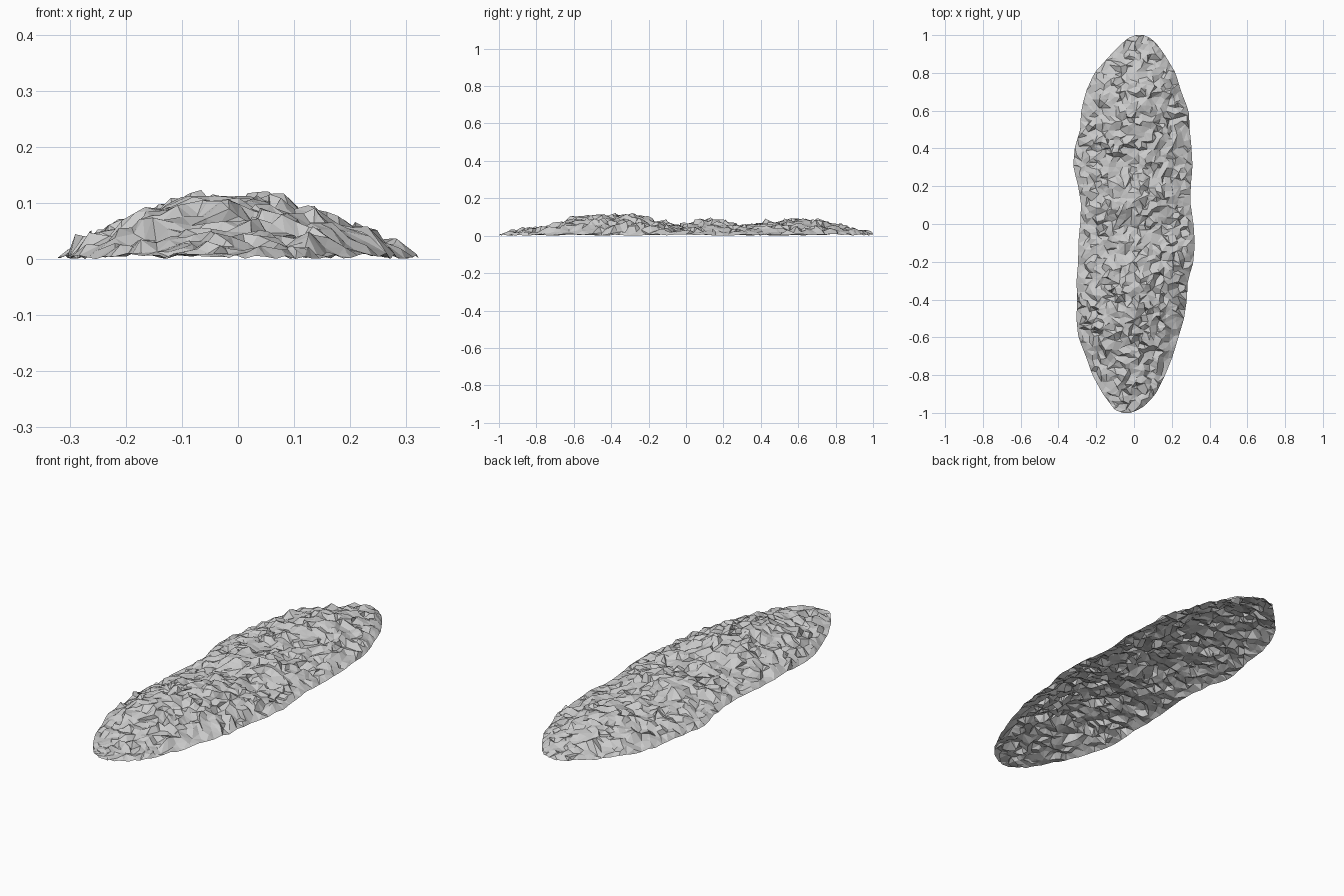
import bpy, random, math
from mathutils import Vector, noise
from mathutils.geometry import delaunay_2d_cdt

if "Cube" in bpy.data.objects:
    bpy.data.objects.remove(bpy.data.objects["Cube"])

random.seed(7)

# Outline: y, left x, right x
OUTLINE = [(-1, -.06, -.02), (-.985, -.1, .02), (-.96, -.12, .06), (-.9, -.165, .115),
           (-.8, -.22, .165), (-.7, -.255, .205), (-.6, -.295, .235), (-.5, -.305, .265),
           (-.4, -.3, .28), (-.3, -.305, .285), (-.2, -.295, .315), (-.1, -.295, .322),
           (0, -.285, .315), (.1, -.28, .3), (.2, -.295, .3), (.3, -.322, .31),
           (.4, -.315, .305), (.5, -.285, .295), (.6, -.28, .29), (.7, -.255, .25),
           (.8, -.21, .22), (.9, -.12, .16), (.96, -.06, .115), (.985, -.03, .085), (1, .01, .05)]
# Ridge height along y
RIDGE = [(-1, .01), (-.9, .022), (-.8, .036), (-.7, .056), (-.6, .088), (-.45, .105),
         (-.27, .106), (-.2, .085), (-.1, .062), (0, .048), (.05, .072), (.1, .088), (.2, .072),
         (.3, .052), (.4, .06), (.5, .077), (.65, .086), (.75, .07), (.85, .04), (1, .01)]


def lerp_table(table, y):
    y = max(-1, min(1, y))
    for a, b in zip(table, table[1:]):
        if y <= b[0]:
            f = (y - a[0]) / (b[0] - a[0])
            return [p + (q - p) * f for p, q in zip(a[1:], b[1:])]
    return table[-1][1:]


def across(x, y):
    lo, hi = lerp_table(OUTLINE, y)
    return (x - (lo + hi) / 2) / ((hi - lo) / 2)


def mound(x, y):
    t = min(1, abs(across(x, y)))
    n = noise.noise(Vector((x * 7, y * 7, 2)))
    ridge = lerp_table(RIDGE, y)[0]
    return .01 + (ridge - .008) * (1 - t ** 1.9) * (1 + .1 * n)


def scatter(spacing):
    """Evenly spread random points inside the outline."""
    pts, cells = [], {}
    for _ in range(25000):
        x, y = random.uniform(-.33, .33), random.uniform(-.985, .985)
        if abs(across(x, y)) > .95:
            continue
        i, j = int(x // spacing), int(y // spacing)
        near = [p for a in (-1, 0, 1) for b in (-1, 0, 1) for p in cells.get((i + a, j + b), [])]
        if all(math.hypot(x - p.x, y - p.y) > spacing for p in near):
            p = Vector((x, y))
            pts.append(p)
            cells.setdefault((i, j), []).append(p)
    return pts


# Rim points along the outline
ys = [-math.cos(math.pi * k / 60) for k in range(61)]
flat = [Vector((lerp_table(OUTLINE, y)[1], y)) for y in ys]
flat += [Vector((lerp_table(OUTLINE, y)[0], y)) for y in reversed(ys)]
n = len(flat)
heights = [random.uniform(.003, .014) for _ in flat]

# Stones: small tilted plates lying on the mound, steep gaps between them
for s in scatter(.046):
    lift = random.uniform(-.008, .014)
    sx, sy = random.gauss(0, .3), random.gauss(0, .3)
    base, turn = mound(*s), random.uniform(0, math.tau)
    tame = min(1, .3 + base / .05)
    for k in range(5):
        a = turn + math.tau * k / 5 + random.uniform(-.25, .25)
        d = Vector((math.cos(a), math.sin(a))) * random.uniform(.019, .026)
        p = s + d
        if abs(p.y) > .985 or abs(across(*p)) > .965:
            continue
        z = (base + mound(*p)) / 2 + tame * (lift + sx * d.x + sy * d.y)
        flat.append(p)
        heights.append(max(.004, z + random.uniform(-.003, .003)))

pts, _, faces, orig, *_ = delaunay_2d_cdt(flat, [(i, (i + 1) % n) for i in range(n)], [], 1, 1e-5)

# Rubble mound: open faceted shell
low = min(heights)
verts = []
for p, o in zip(pts, orig):
    i = o[0] if o else 0
    j = .008 if i >= n else 0
    if abs(across(p.x, p.y)) > .93:
        j = 0
    verts.append((p.x + random.uniform(-j, j), p.y + random.uniform(-j, j), heights[i] - low))
mesh = bpy.data.meshes.new("rubble_mound")
mesh.from_pydata(verts, [], faces)
mesh.update()
obj = bpy.data.objects.new("rubble_mound", mesh)
bpy.context.collection.objects.link(obj)
